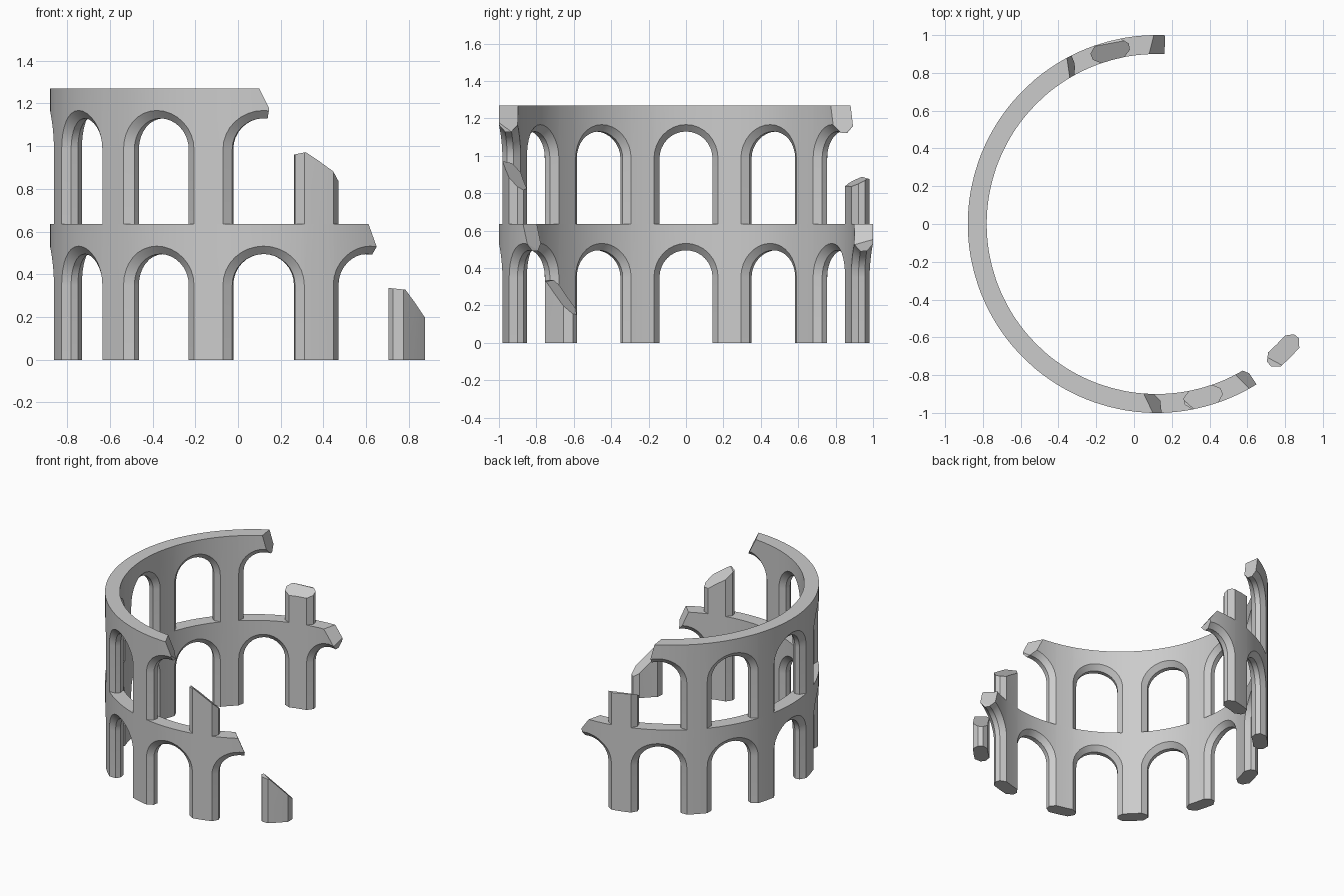
import bpy, bmesh
from math import pi, sin, cos, radians
from mathutils import Vector

if "Cube" in bpy.data.objects:
    bpy.data.objects.remove(bpy.data.objects["Cube"])

CENTRE_X, R_OUT, R_IN, R_MID = 0.12, 1.0, 0.9, 0.95
LEVEL = 0.635                      # storey height
SPRING, ARCH, BEVEL, DEPTH = 0.35, 0.145, 0.037, 0.033
HALF_BAY = R_MID * pi / 12
ARC_STEPS = 16
# radius and half width of the opening, from outside to inside
RINGS = [(R_OUT, ARCH + BEVEL), (R_OUT - DEPTH, ARCH),
         (R_IN + DEPTH, ARCH), (R_IN, ARCH + BEVEL)]

stone = bpy.data.materials.new("grey stone")
stone.use_nodes = True
GREY = (0.6, 0.6, 0.6, 1)
stone.diffuse_color = GREY
stone.node_tree.nodes["Principled BSDF"].inputs["Base Color"].default_value = GREY


def on_ring(deg, u, r, z):
    """Bend a wall coordinate u, measured from a bay at deg, round the ring."""
    a = radians(deg) + u / R_MID
    return Vector((CENTRE_X - r * cos(a), -r * sin(a), z))


def cut(bm, point, normal):
    """Remove everything on the normal's side and cap the break."""
    geom = bm.verts[:] + bm.edges[:] + bm.faces[:]
    res = bmesh.ops.bisect_plane(bm, geom=geom, plane_co=point, plane_no=normal,
                                 clear_outer=True, dist=1e-5)
    edges = [e for e in res["geom_cut"] if isinstance(e, bmesh.types.BMEdge)]
    if edges:
        bmesh.ops.edgeloop_fill(bm, edges=edges)


def finish(bm, name):
    bmesh.ops.remove_doubles(bm, verts=bm.verts, dist=1e-4)
    bmesh.ops.recalc_face_normals(bm, faces=bm.faces)
    mesh = bpy.data.meshes.new(name)
    bm.to_mesh(mesh)
    bm.free()
    mesh.materials.append(stone)
    obj = bpy.data.objects.new(name, mesh)
    bpy.context.collection.objects.link(obj)
    bpy.ops.object.select_all(action="DESELECT")
    obj.select_set(True)
    bpy.context.view_layer.objects.active = obj
    bpy.ops.object.shade_smooth_by_angle(angle=radians(30))


def bay(deg, base):
    """One arched bay, from pillar centre to pillar centre."""
    bm = bmesh.new()

    def face(*pts):
        bm.faces.new([bm.verts.new(on_ring(deg, u, r, base + z)) for u, r, z in pts])

    def strip(a, b):
        for i in range(len(a) - 1):
            face(a[i], a[i + 1], b[i + 1], b[i])

    loops = []
    for r, w in RINGS:
        arc = [pi - pi * k / ARC_STEPS for k in range(ARC_STEPS + 1)]
        loops.append([(-w, r, 0)] + [(w * cos(a), r, SPRING + w * sin(a)) for a in arc]
                     + [(w, r, 0)])
    for a, b in zip(loops, loops[1:]):
        strip(a, b)
    # wall faces outside and inside
    tops = []
    for loop in (loops[0], loops[-1]):
        r = loop[0][1]
        low = [(-HALF_BAY, r, SPRING)] + loop[1:-1] + [(HALF_BAY, r, SPRING)]
        top = [(u, r, LEVEL) for u, _, _ in low]
        strip(low, top)
        tops.append(top)
        for end, spring, side in ((0, 1, -HALF_BAY), (-1, -2, HALF_BAY)):
            face((side, r, 0), loop[end], loop[spring], (side, r, SPRING))
    strip(*tops)
    # pillar feet
    for end, side in ((0, -HALF_BAY), (-1, HALF_BAY)):
        face((side, R_OUT, 0), *[lp[end] for lp in loops], (side, R_IN, 0))
    bmesh.ops.remove_doubles(bm, verts=bm.verts, dist=1e-5)
    return bm


def arcade(name, base, first, last, breaks):
    """A storey of bays whose two end bays are broken near the crown."""
    whole = bmesh.new()
    for deg in range(first, last + 1, 30):
        bm = bay(deg, base)
        if deg in breaks:
            p1, p2, p3 = [Vector(p) for p in breaks[deg]]
            sign = 1 if deg == last else -1
            a = radians(deg)
            away = Vector((sin(a), -cos(a), 0)) * sign
            cut(bm, p3, away - Vector((0, 0, 0.15)))
            n = (p2 - p1).cross(p3 - p1).normalized()
            cut(bm, p1, n if n.dot(away) > 0 else -n)
        tmp = bpy.data.meshes.new("tmp")
        bm.to_mesh(tmp)
        bm.free()
        whole.from_mesh(tmp)
        bpy.data.meshes.remove(tmp)
    finish(whole, name)


def stub(name, deg, base, breaks):
    """A lone pillar broken off by planes given as point, x slope, y slope."""
    bm = bmesh.new()
    plan = [(HALF_BAY - w, r) for r, w in RINGS]
    plan = [(0, R_OUT)] + plan + [(0, R_IN)] + [(-u, r) for u, r in reversed(plan)]
    foot = bm.faces.new([bm.verts.new(on_ring(deg, u, r, base)) for u, r in plan])
    res = bmesh.ops.extrude_face_region(bm, geom=[foot], use_keep_orig=True)
    up = [v for v in res["geom"] if isinstance(v, bmesh.types.BMVert)]
    bmesh.ops.translate(bm, verts=up, vec=(0, 0, LEVEL))
    for point, sx, sy in breaks:
        cut(bm, Vector(point), Vector((-sx, -sy, 1)).normalized())
    finish(bm, name)


arcade("lower_arcade", 0, -90, 120, {
    120: [(0.54, -0.80, 0.635), (0.61, -0.87, 0.635), (0.65, -0.85, 0.53)],
    -90: [(0.08, 0.90, 0.635), (0.105, 1.0, 0.635), (0.165, 0.99, 0.55)]})
arcade("upper_arcade", LEVEL, -60, 90, {
    90: [(0.05, -0.895, 1.27), (0.10, -1.0, 1.27), (0.145, -0.99, 1.17)],
    -60: [(-0.34, 0.775, 1.27), (-0.355, 0.88, 1.27), (-0.33, 0.89, 1.16)]})

stub("front_broken_pillar", 135, 0,
     [((0.785, -0.745, 0.325), -0.56, -0.86), ((0.715, -0.73, 0.335), -0.1, 0)])
stub("upper_front_broken_pillar", 105, LEVEL,
     [((0.32, -0.98, 0.97), -0.49, -0.77), ((0.30, -0.96, 0.968), 0.2, 0)])
stub("upper_back_broken_pillar", -75, LEVEL,
     [((-0.126, 0.92, 0.865), -0.15, 0.5), ((-0.126, 0.95, 0.885), 0, -0.3)])
